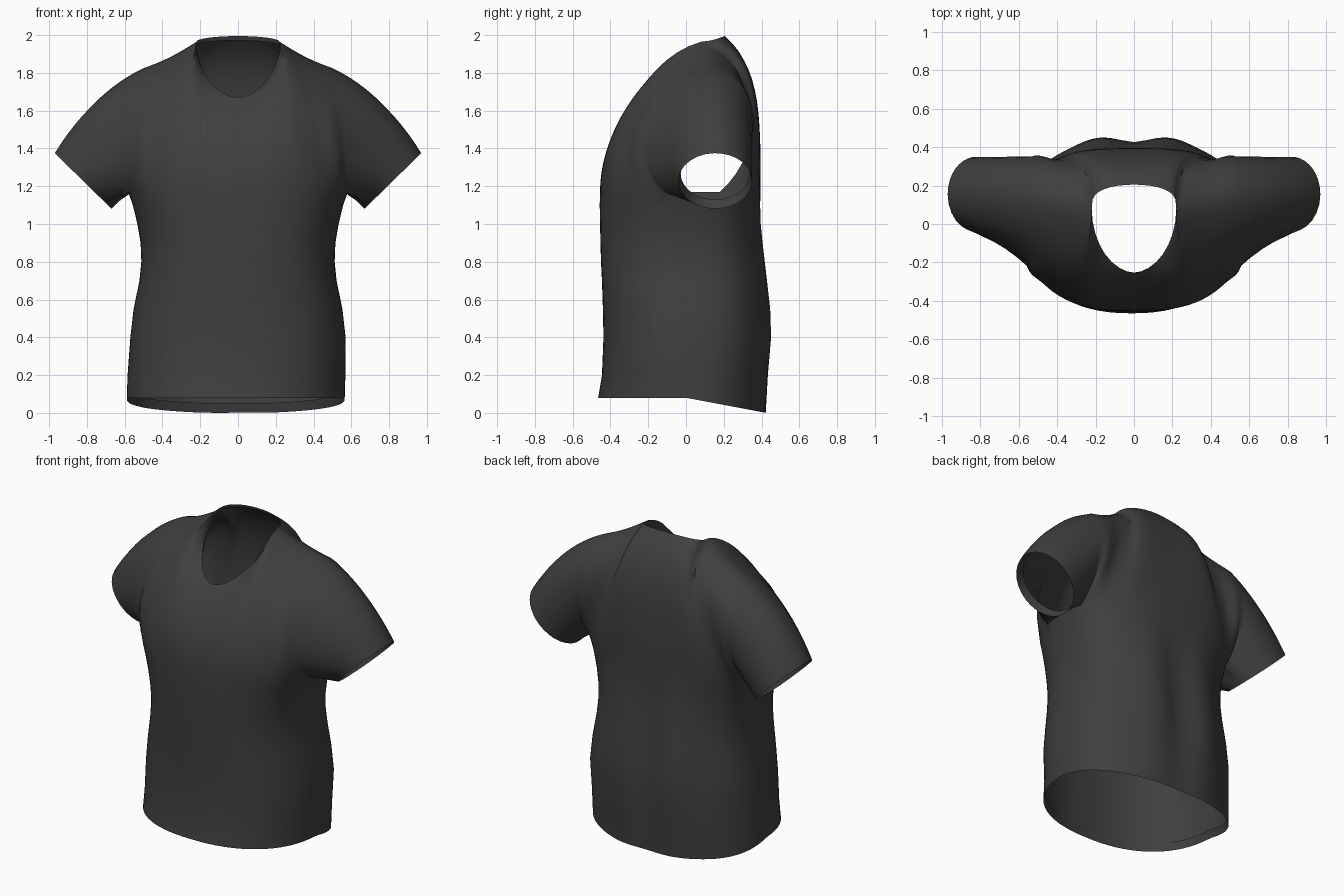
import bpy, bmesh, math
from mathutils import Vector

if "Cube" in bpy.data.objects:
    bpy.data.objects.remove(bpy.data.objects["Cube"])

NF, NS, NV, NSL = 32, 7, 14, 12     # panel columns, side points, chest rows, sleeve rows
FA, BA = 76, 72                     # half angles of the front and back panels
CY = 0.04                           # depth of the side seams

# Torso sections: z, half width, front y, back y, roundness, x shift
ROWS = [(0.08, .577, -.465, .425, 2.3, -.012), (0.2, .577, -.445, .435, 2.3, -.008),
        (0.4, .57, -.437, .448, 2.4, 0), (0.55, .553, -.44, .442, 2.4, 0),
        (0.7, .522, -.445, .425, 2.5, 0), (0.8, .512, -.45, .415, 2.5, 0),
        (0.9, .516, -.453, .405, 2.5, 0), (1.0, .533, -.455, .397, 2.5, 0),
        (1.1, .557, -.457, .395, 2.5, 0), (1.17, .582, -.455, .395, 2.5, 0)]


def lerp(a, b, t):
    return a + (b - a) * t


def hermite(a, b, ta, tb, t):
    t2, t3 = t * t, t * t * t
    return (a * (2 * t3 - 3 * t2 + 1) + ta * (t3 - 2 * t2 + t)
            + b * (3 * t2 - 2 * t3) + tb * (t3 - t2))


def spow(v, e):
    return math.copysign(abs(v) ** e, v)


def section(row, deg):
    z, w, yf, yb, p, cx = row
    s, c = math.sin(math.radians(deg)), math.cos(math.radians(deg))
    x = cx + w * spow(s, 2 / p)
    y = CY - (CY - yf if c > 0 else yb - CY) * spow(c, 2 / p)
    if c < 0:                                   # soft vertical folds in the back
        fade = math.sin(math.pi * min(1, z / 1.17)) * max(0, 1 - abs(x) / .5)
        y -= .025 * math.cos(2 * math.pi * x / .42) * fade
    if z < 0.1:                                 # hem dips towards the back
        z -= .08 * max(0, y / .425)
    return Vector((x, y, z))


def top_point(u, front):
    """Neckline in the middle, shoulder seam at both ends."""
    if abs(u) > .5:
        s = (abs(u) - .5) * 2
        return Vector((math.copysign(lerp(.22, .5, s), u), lerp(.08, .15, s),
                       lerp(1.965, 1.825, s) - .012 * math.sin(math.pi * s)))
    a = u * math.pi
    c = max(0, math.cos(a))
    if front:
        y = .08 - .335 * c
        return Vector((.22 * spow(math.sin(a), 1.1), y, 1.67 + (y + .255) * .88))
    return Vector((.22 * math.sin(a), .08 + .125 * c ** .6, 1.965 + .03 * c))


# Tangents (y, z) at the chest and at the top, for centre, shoulder and arm edge
FRONT_T = [(0, .6, .35, .4), (-.1, .9, 1.0, .25), (-.7, .6, .9, .15)]
BACK_T = [(0, 1.0, -.6, .5), (.1, .9, -.9, .25), (.7, .6, -.8, .15)]


def tangents(u, keys):
    u = abs(u)
    a, b, t = (keys[0], keys[1], u / .6) if u < .6 else (keys[1], keys[2], (u - .6) / .4)
    t = t * t * (3 - 2 * t)
    k = [lerp(m, n, t) for m, n in zip(a, b)]
    return Vector((0, k[0], k[1])), Vector((0, k[2], k[3]))


bm = bmesh.new()


def skin(r0, r1, closed=False):
    n = len(r0)
    for i in range(n if closed else n - 1):
        j = (i + 1) % n
        bm.faces.new((r0[i], r0[j], r1[j], r1[i]))


# Torso tube
angles = [lerp(-FA, FA, i / NF) for i in range(NF + 1)]
angles += [lerp(FA, 180 - BA, i / (NS + 1)) for i in range(1, NS + 1)]
angles += [lerp(180 - BA, 180 + BA, i / NF) for i in range(NF + 1)]
angles += [lerp(180 + BA, 360 - FA, i / (NS + 1)) for i in range(1, NS + 1)]
rings = [[bm.verts.new(section(r, a)) for a in angles] for r in ROWS]
for r0, r1 in zip(rings, rings[1:]):
    skin(r0, r1, True)
chest = rings[-1]
B0 = NF + 1 + NS


# Chest and back panels, joined along the shoulder seams
def panel(base, front, shared=None):
    rows = [base]
    for j in range(1, NV + 1):
        row = []
        for i in range(NF + 1):
            u = (2 * i / NF - 1) * (1 if front else -1)
            if j == NV and shared and abs(u) >= .5:
                row.append(shared[NF - i])
                continue
            ta, tb = tangents(u, FRONT_T if front else BACK_T)
            row.append(bm.verts.new(hermite(base[i].co, top_point(u, front), ta, tb, j / NV)))
        skin(rows[-1], row)
        rows.append(row)
    return rows


front = panel(chest[:NF + 1], True)
back = panel(chest[B0:B0 + NF + 1], False, front[-1])

# Sleeves, grown from the armholes to the cuffs
cuffs = []
for side in (1, -1):
    fi, bi = (NF, 0) if side > 0 else (0, NF)
    under = chest[NF + 1:B0] if side > 0 else chest[B0 + NF + 1:][::-1]
    hole = [r[fi] for r in front[::-1]] + under + [r[bi] for r in back[:-1]]
    rows = [hole] + [[] for _ in range(NSL)]
    for v in hole:
        th = math.atan2((v.co.y - .09) / .27, (v.co.z - 1.5) / .33)
        c, s = math.cos(th), math.sin(th)
        end = Vector((side * (.82 + .15 * c), .155 + .195 * s, 1.228 + .147 * c))
        d = end - v.co
        bulge = Vector((side * .08, 0, .2)) * max(0, c)
        for k in range(1, NSL + 1):
            rows[k].append(bm.verts.new(hermite(v.co, end, d + bulge, d - bulge, k / NSL)))
    for r0, r1 in zip(rows, rows[1:]):
        skin(r0, r1, True)
    cuffs.append((rows[-1], Vector((-side * .04, 0, .04))))


# Folded edges inside hem, cuffs and collar
def fold(loop, shift, inset):
    mid = sum((v.co for v in loop), Vector()) / len(loop)
    inner = [bm.verts.new(v.co + shift + (mid - v.co).normalized() * inset) for v in loop]
    skin(loop, inner, True)


fold(rings[0], Vector((0, 0, .05)), .012)
for loop, shift in cuffs:
    fold(loop, shift, .012)
q = NF // 4
collar = front[-1][q:NF - q + 1] + back[-1][q + 1:NF - q]
fold(collar, Vector((0, .005, -.025)), -.004)

bmesh.ops.recalc_face_normals(bm, faces=bm.faces)
mesh = bpy.data.meshes.new("shirt")
bm.to_mesh(mesh)
bm.free()
shirt = bpy.data.objects.new("shirt", mesh)
bpy.context.collection.objects.link(shirt)

cloth = bpy.data.materials.new("charcoal cloth")
cloth.diffuse_color = (.05, .05, .05, 1)
cloth.use_nodes = True
cloth.node_tree.nodes["Principled BSDF"].inputs["Base Color"].default_value = cloth.diffuse_color
mesh.materials.append(cloth)

bpy.context.view_layer.objects.active = shirt
shirt.select_set(True)
bpy.ops.object.shade_smooth_by_angle(angle=math.radians(60))
